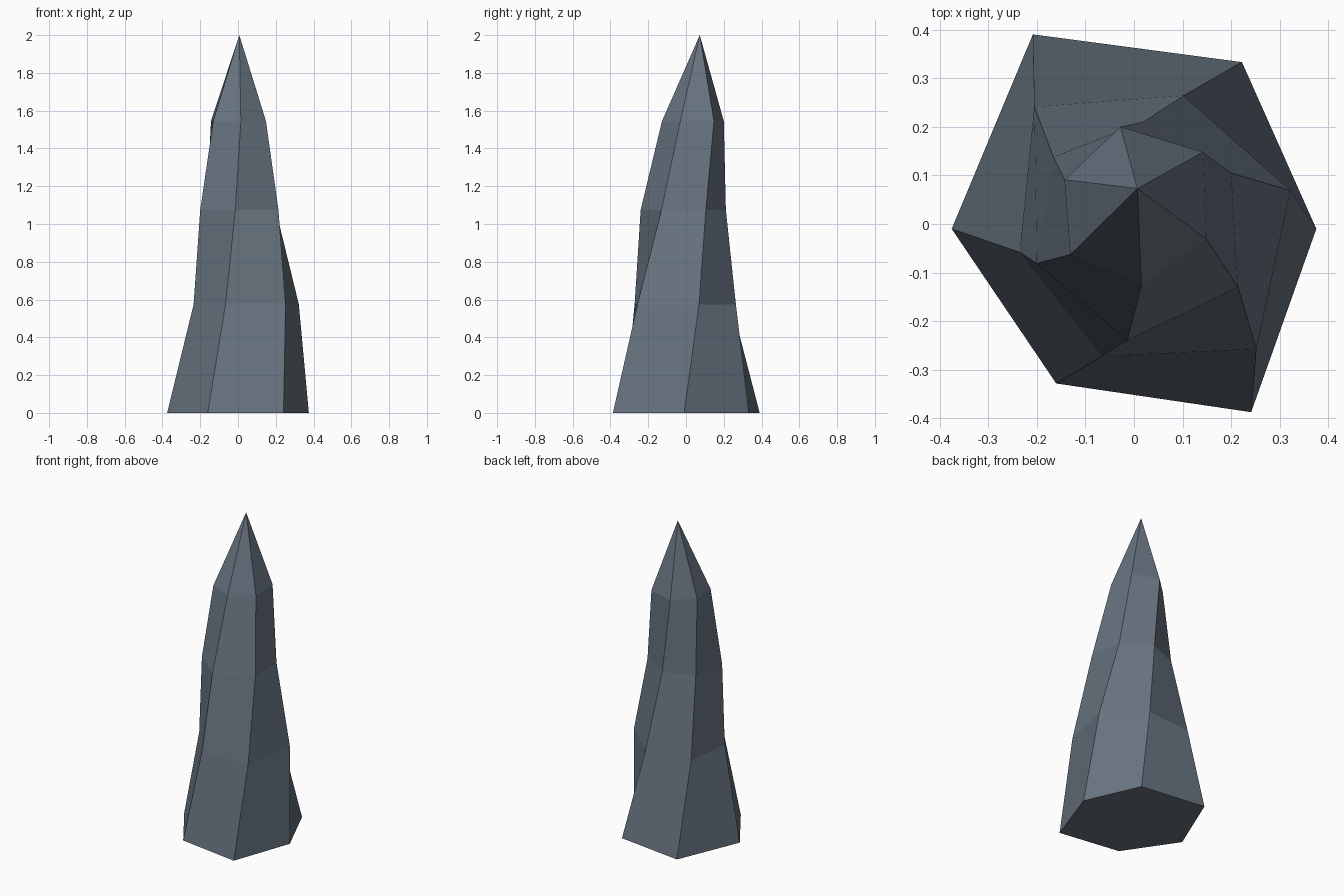
import bpy, bmesh

if "Cube" in bpy.data.objects:
    bpy.data.objects.remove(bpy.data.objects["Cube"])

# Six-sided cross-sections of the twisting spire: height, then corner points
rings = [
    (0.0, [(.375, -.01), (.222, .333), (-.208, .39), (-.375, -.01), (-.16, -.328), (.241, -.387)]),
    (0.575, [(.322, .069), (.102, .264), (-.205, .241), (-.235, -.058), (-.066, -.272), (.252, -.257)]),
    (1.075, [(.2, .105), (.021, .211), (-.166, .138), (-.2, -.081), (-.014, -.24), (.214, -.13)]),
    (1.545, [(.142, .148), (-.028, .2), (-.143, .091), (-.131, -.063), (.015, -.127), (.148, -.03)]),
]
tip_point = (.007, .073, 2.0)

slate = bpy.data.materials.new("slate_grey")
slate.diffuse_color = (.138, .174, .216, 1)
slate.use_nodes = True
slate.node_tree.nodes["Principled BSDF"].inputs["Base Color"].default_value = slate.diffuse_color

bm = bmesh.new()
loops = [[bm.verts.new((x, y, z)) for x, y in pts] for z, pts in rings]
tip = bm.verts.new(tip_point)

# Flat base, side facets and pointed top
bm.faces.new(loops[0][::-1])
for low, high in zip(loops, loops[1:]):
    for i in range(6):
        j = (i + 1) % 6
        bm.faces.new((low[i], low[j], high[j], high[i]))
for i in range(6):
    bm.faces.new((loops[-1][i], loops[-1][(i + 1) % 6], tip))
bmesh.ops.recalc_face_normals(bm, faces=bm.faces)

mesh = bpy.data.meshes.new("rock_spire")
bm.to_mesh(mesh)
bm.free()
mesh.materials.append(slate)
spire = bpy.data.objects.new("rock_spire", mesh)
bpy.context.collection.objects.link(spire)
